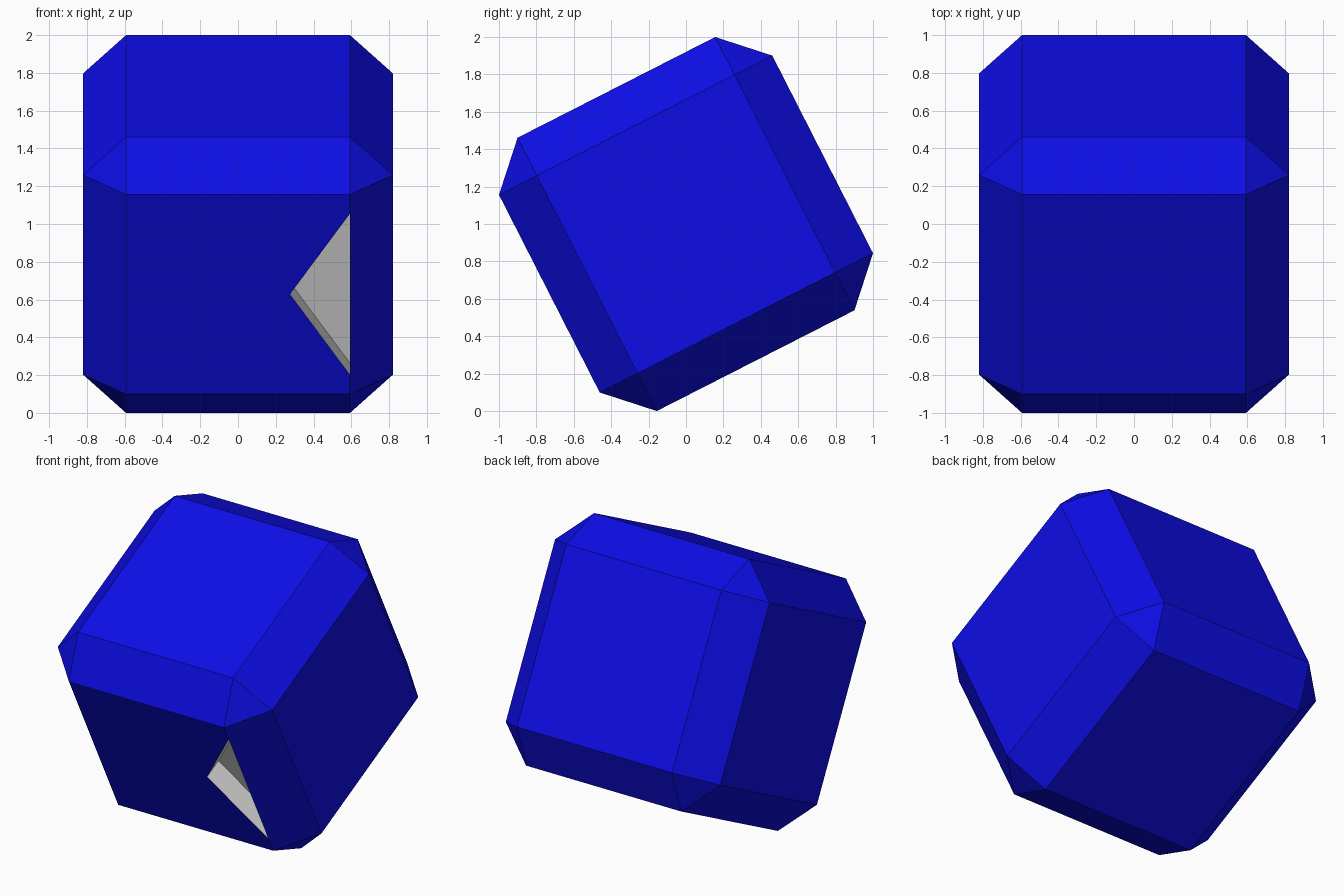
import bpy, bmesh, math

if "Cube" in bpy.data.objects:
    bpy.data.objects.remove(bpy.data.objects["Cube"])

HALF, FLAT = 0.82, 0.593      # cube half size, half size of each flat face
DEPTH = 0.14                  # recess depth
TILT = math.radians(27)


def material(name, rgb):
    m = bpy.data.materials.new(name)
    m.diffuse_color = (*rgb, 1)
    m.use_nodes = True
    m.node_tree.nodes["Principled BSDF"].inputs["Base Color"].default_value = m.diffuse_color
    return m


# Chamfered cube
bm = bmesh.new()
bmesh.ops.create_cube(bm, size=2 * HALF)
bmesh.ops.bevel(bm, geom=bm.edges[:], offset=HALF - FLAT, offset_type='OFFSET',
                segments=1, affect='EDGES', clamp_overlap=False)
bm.normal_update()

# Triangular recess in the front face, against its right edge
front = min(bm.faces, key=lambda f: f.normal.y)
corner = {(v.co.x > 0, v.co.z > 0): v for v in front.verts}
bmesh.ops.delete(bm, geom=[front], context='FACES_ONLY')
outline = [(FLAT, -0.48), (0.275, 0), (FLAT, 0.48)]
rim = [bm.verts.new((x, -HALF, z)) for x, z in outline]
floor = [bm.verts.new((x, -HALF + DEPTH, z)) for x, z in outline]
bm.faces.new([corner[False, False], corner[True, False], *rim,
              corner[True, True], corner[False, True]])
grey_faces = [bm.faces.new((floor[0], floor[2], floor[1]))]
for i in range(3):
    j = (i + 1) % 3
    grey_faces.append(bm.faces.new((rim[j], rim[i], floor[i], floor[j])))
for f in grey_faces:
    f.material_index = 1
bm.normal_update()
if grey_faces[0].normal.y > 0:      # recess must face outward
    bmesh.ops.reverse_faces(bm, faces=grey_faces)

mesh = bpy.data.meshes.new("chamfered_cube")
bm.to_mesh(mesh)
bm.free()
mesh.materials.append(material("blue", (0.004, 0.004, 0.8)))
mesh.materials.append(material("light grey", (0.8, 0.8, 0.8)))

# Tilted so it stands on a lower edge
cube = bpy.data.objects.new("chamfered_cube", mesh)
bpy.context.collection.objects.link(cube)
cube.rotation_euler.x = TILT
cube.location.z = HALF * math.cos(TILT) + FLAT * math.sin(TILT)
